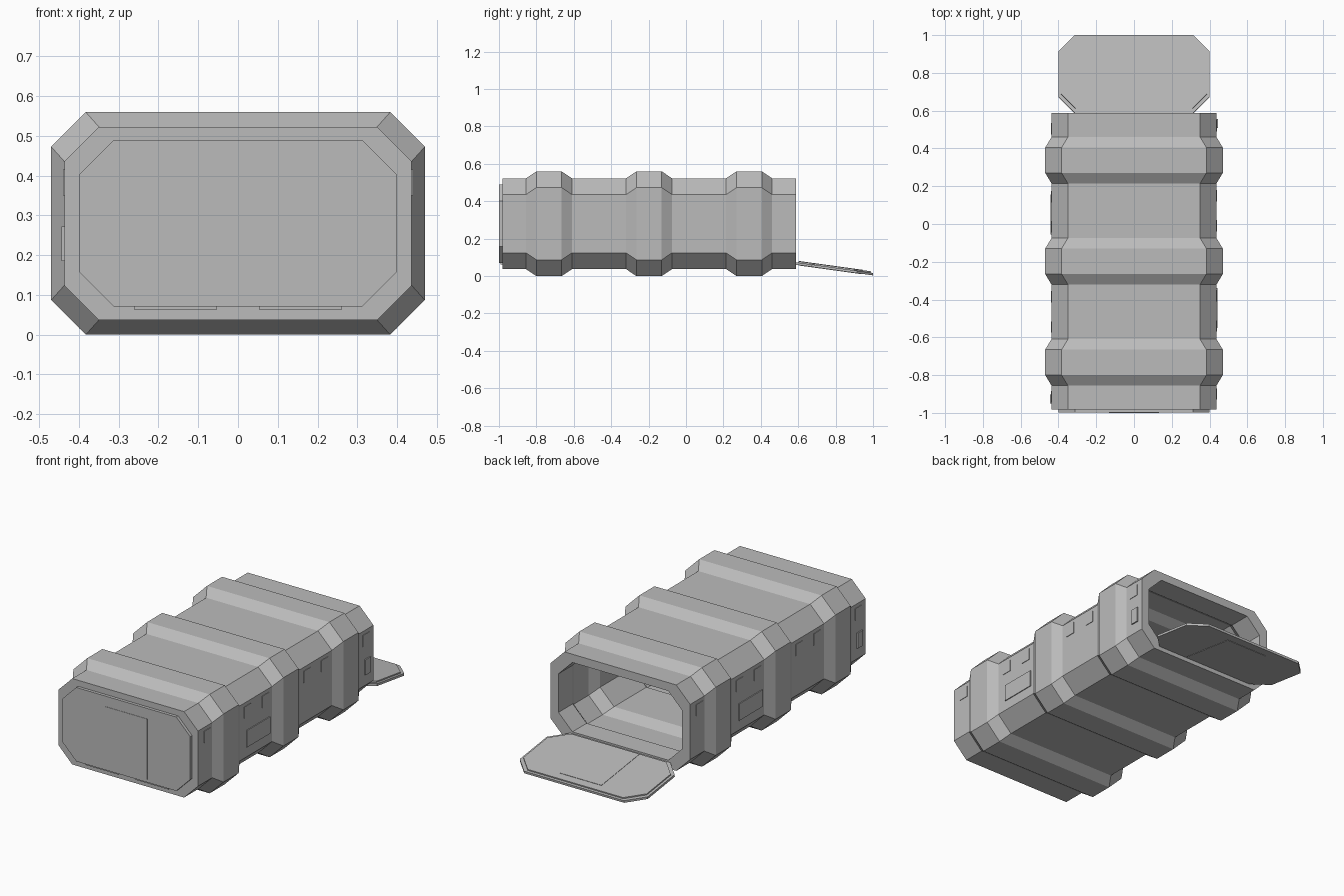
import bpy, bmesh
from mathutils import Matrix, Vector

cube = bpy.data.objects.get("Cube")
if cube:
    bpy.data.objects.remove(cube)

grey = bpy.data.materials.new("neutral grey")
grey.use_nodes = True
grey.diffuse_color = (0.5, 0.5, 0.5, 1)
grey.node_tree.nodes["Principled BSDF"].inputs["Base Color"].default_value = (0.5, 0.5, 0.5, 1)

MID_Z = 0.28
CHAMFER = 0.087


def finish(name, bm, matrix=None):
    if matrix:
        bm.transform(matrix)
    bmesh.ops.recalc_face_normals(bm, faces=bm.faces)
    mesh = bpy.data.meshes.new(name)
    bm.to_mesh(mesh)
    bm.free()
    mesh.materials.append(grey)
    obj = bpy.data.objects.new(name, mesh)
    bpy.context.collection.objects.link(obj)
    return obj


def octagon(hw, hh, c=CHAMFER):
    quarter = [(hw, hh - c), (hw - c, hh)]
    right = [(x, -z) for x, z in reversed(quarter)] + quarter
    return right + [(-x, z) for x, z in reversed(right)]


def bridge(bm, a, b):
    n = len(a)
    for i in range(n):
        j = (i + 1) % n
        bm.faces.new((a[i], a[j], b[j], b[i]))


def box(name, low, high, matrix=None):
    bm = bmesh.new()
    size = Vector(high) - Vector(low)
    centre = (Vector(high) + Vector(low)) / 2
    bmesh.ops.create_cube(bm, size=1, matrix=Matrix.Translation(centre) @ Matrix.Diagonal((*size, 1)))
    return finish(name, bm, matrix)


def octagon_slab(name, hw, hh, d0, d1, matrix):
    # local axes: x across, y up from the hinge edge, z outward
    bm = bmesh.new()
    rings = [[bm.verts.new((x, y + 0.209, d)) for x, y in octagon(hw, hh)] for d in (d0, d1)]
    bridge(bm, *rings)
    for ring in rings:
        bm.faces.new(ring)
    return finish(name, bm, matrix)


# hull: hollow octagonal tube with three raised ribs
stations = [(-0.982, 0)]
for start in (-0.855, -0.32, 0.215):
    stations += [(start, 0), (start + 0.055, 1), (start + 0.19, 1), (start + 0.245, 0)]
stations.append((0.587, 0))

bm = bmesh.new()
path = [(y, 0.437 + 0.033 * r, 0.243 + 0.037 * r) for y, r in stations]
path += [(y, 0.387 + 0.033 * r, 0.196 + 0.033 * r) for y, r in reversed(stations)]
rings = [[bm.verts.new((x, y, MID_Z + z)) for x, z in octagon(hw, hh)] for y, hw, hh in path]
for a, b in zip(rings, rings[1:] + rings[:1]):
    bridge(bm, a, b)
finish("ribbed_hull", bm)


# doors: outer slab, inner plug and a thin rectangular panel on each face
def frame(origin, up, out):
    m = Matrix((Vector((1, 0, 0)), Vector(up), Vector(out))).transposed().to_4x4()
    m.translation = origin
    return m


def door(name, matrix, outer, inner):
    octagon_slab(name + "_slab", 0.40, 0.209, 0, outer, matrix)
    octagon_slab(name + "_plug", 0.386, 0.195, -inner, 0, matrix)
    for side, d in (("outer", outer), ("inner", -inner)):
        box(f"{name}_{side}_panel", (-0.132, 0.016, d - 0.002), (0.132, 0.359, d + 0.002), matrix)


door("front_door", frame((0, -0.982, 0.071), (0, 0, 1), (0, -1, 0)), 0.017, 0.008)
door("open_back_door", frame((0, 0.587, 0.074), (0, 0.9906, -0.137), (0, -0.137, -0.9906)), 0.013, 0.007)

# hinge bars under both doors
for end, y in (("front", -0.986), ("back", 0.589)):
    for side, x in (("left", 0.157), ("right", -0.157)):
        box(f"{end}_{side}_hinge", (x - 0.103, y - 0.006, 0.062), (x + 0.103, y + 0.006, 0.071))

# side fittings: the second side is the first one turned half way round
turn = Matrix.Translation((0, -0.395, 0)) @ Matrix.Diagonal((-1, -1, 1, 1))
for side, matrix in (("left", Matrix()), ("right", turn)):
    box(side + "_hatch_plate", (0.432, -0.55, 0.18), (0.442, -0.34, 0.275), matrix)
    box(side + "_control_plate", (0.432, 0.507, 0.185), (0.444, 0.555, 0.272), matrix)
    for i, y in enumerate((-0.93, -0.57, -0.41, -0.04, 0.12, 0.49)):
        box(f"{side}_corner_plate_{i + 1}", (0.434, y, 0.35), (0.44, y + 0.06, 0.415), matrix)
